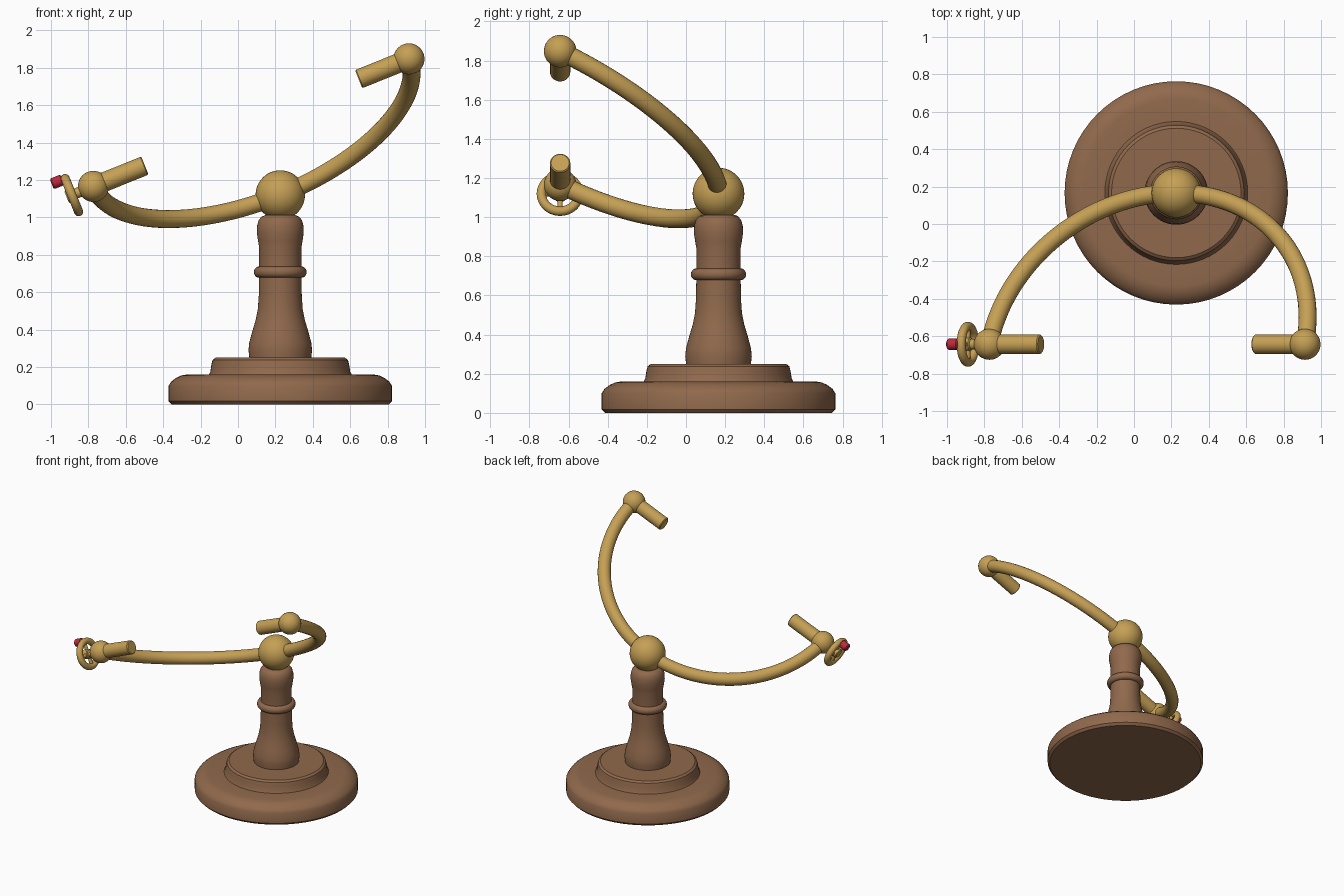
import bpy, math
from mathutils import Vector, Matrix

if "Cube" in bpy.data.objects:
    bpy.data.objects.remove(bpy.data.objects["Cube"])


def material(name, rgb):
    m = bpy.data.materials.new(name)
    m.diffuse_color = (*rgb, 1)
    m.use_nodes = True
    m.node_tree.nodes["Principled BSDF"].inputs["Base Color"].default_value = m.diffuse_color
    return m


WOOD = material("brown wood", (0.28, 0.141, 0.072))
BRASS = material("brass", (0.56, 0.35, 0.09))
RED = material("red", (0.52, 0.022, 0.045))

# Layout: the arch is a half circle in the plane of axis and drop
LEFT = Vector((-0.773, -0.643, 1.166))
RIGHT = Vector((0.914, -0.643, 1.848))
PIVOT = Vector((0.226, 0.166, 1.12))
MID = (LEFT + RIGHT) / 2
AXIS = (RIGHT - LEFT).normalized()
DROP = (PIVOT - MID).normalized()
RADIUS = (RIGHT - LEFT).length / 2
SIDE = Vector((0, 1, 0))
UP = AXIS.cross(SIDE)
if UP.z < 0:
    UP = -UP


def mesh_object(name, verts, faces, mat, angle=35):
    me = bpy.data.meshes.new(name)
    me.from_pydata(verts, [], faces)
    me.materials.append(mat)
    ob = bpy.data.objects.new(name, me)
    bpy.context.collection.objects.link(ob)
    finish(ob, angle)
    return ob


def finish(ob, angle=35):
    bpy.ops.object.select_all(action='DESELECT')
    ob.select_set(True)
    bpy.context.view_layer.objects.active = ob
    bpy.ops.object.shade_smooth_by_angle(angle=math.radians(angle))


def lathe(name, profile, origin, direction, mat, n=48):
    """Turn (radius, height) points, bottom to top, around a direction."""
    rot = Vector(direction).to_track_quat('Z', 'Y')
    verts, faces = [], []
    for r, h in profile:
        for i in range(n):
            a = math.tau * i / n
            verts.append(Vector(origin) + rot @ Vector((r * math.cos(a), r * math.sin(a), h)))
    for k in range(len(profile) - 1):
        for i in range(n):
            j = (i + 1) % n
            faces.append((k * n + i, k * n + j, (k + 1) * n + j, (k + 1) * n + i))
    faces.append(tuple(range(n))[::-1])
    top = (len(profile) - 1) * n
    faces.append(tuple(range(top, top + n)))
    return mesh_object(name, verts, faces, mat)


def rod(name, start, end, r, mat, bevel=0.006, n=32):
    d = Vector(end) - Vector(start)
    L = d.length
    return lathe(name, [(r - bevel, 0), (r, bevel), (r, L - bevel), (r - bevel, L)], start, d, mat, n)


def ball(name, center, r):
    bpy.ops.mesh.primitive_uv_sphere_add(segments=48, ring_count=24, radius=r, location=center)
    ob = bpy.context.object
    ob.name = name
    ob.data.materials.append(BRASS)
    finish(ob, 60)


# Turned wooden stand
foot = Vector((PIVOT.x, PIVOT.y, 0))
lathe("base", [(0.58, 0), (0.597, 0.018), (0.597, 0.10), (0.583, 0.122), (0.557, 0.142),
               (0.53, 0.155), (0.50, 0.16), (0.382, 0.16), (0.374, 0.175), (0.368, 0.215),
               (0.362, 0.238), (0.346, 0.25)], foot, (0, 0, 1), WOOD, 64)
lathe("column", [(0.165, 0.245), (0.170, 0.29), (0.166, 0.33), (0.150, 0.39), (0.132, 0.45),
                 (0.120, 0.51), (0.115, 0.58), (0.113, 0.70), (0.113, 0.84), (0.119, 0.875),
                 (0.125, 0.915), (0.124, 0.955), (0.116, 0.985), (0.100, 1.005), (0.08, 1.012)],
      foot, (0, 0, 1), WOOD)
lathe("column_ring", [(0.113, 0.678)] + [
    (0.114 + 0.027 * math.cos(a), 0.708 + 0.03 * math.sin(a))
    for a in [math.radians(-80 + 20 * i) for i in range(9)]] + [(0.113, 0.738)],
      foot, (0, 0, 1), WOOD)

# Brass joints
ball("pivot_ball", PIVOT, 0.132)
ball("left_ball", LEFT, 0.083)
ball("right_ball", RIGHT, 0.083)

# Half-circle arch: round tube through the pivot ball
normal = AXIS.cross(DROP)
steps, n = 72, 20
verts, faces = [], []
for s in range(steps + 1):
    t = math.pi * s / steps
    radial = -AXIS * math.cos(t) + DROP * math.sin(t)
    for i in range(n):
        a = math.tau * i / n
        verts.append(MID + radial * (RADIUS + 0.048 * math.cos(a)) + normal * 0.048 * math.sin(a))
for s in range(steps):
    for i in range(n):
        j = (i + 1) % n
        faces.append((s * n + i, s * n + j, (s + 1) * n + j, (s + 1) * n + i))
faces += [tuple(range(n))[::-1], tuple(range(steps * n, steps * n + n))]
arch = mesh_object("arch_arm", verts, faces, BRASS, 60)

# Inward holding pins
rod("left_pin", LEFT, LEFT + AXIS * 0.297, 0.052, BRASS)
rod("right_pin", RIGHT, RIGHT - AXIS * 0.29, 0.052, BRASS)

# Hand wheel: shaft, hub, rim, spokes and red crank knob
hub = LEFT - AXIS * 0.124
rod("wheel_shaft", LEFT, hub, 0.028, BRASS)
rod("wheel_hub", hub + AXIS * 0.02, hub - AXIS * 0.03, 0.036, BRASS)
bpy.ops.mesh.primitive_torus_add(major_radius=0.096, minor_radius=0.024,
                                 major_segments=48, minor_segments=16)
rim = bpy.context.object
rim.name = "wheel_rim"
rim.data.materials.append(BRASS)
rim.matrix_world = Matrix.Translation(hub) @ AXIS.to_track_quat('Z', 'Y').to_matrix().to_4x4()
finish(rim, 60)
for k, d in enumerate((UP, SIDE)):
    rod(f"wheel_spoke_{k + 1}", hub - d * 0.095, hub + d * 0.095, 0.013, BRASS, 0.002, 16)
grip = hub + UP * 0.095
rod("crank_knob", grip - AXIS * 0.015, grip - AXIS * 0.078, 0.03, RED, 0.007)
